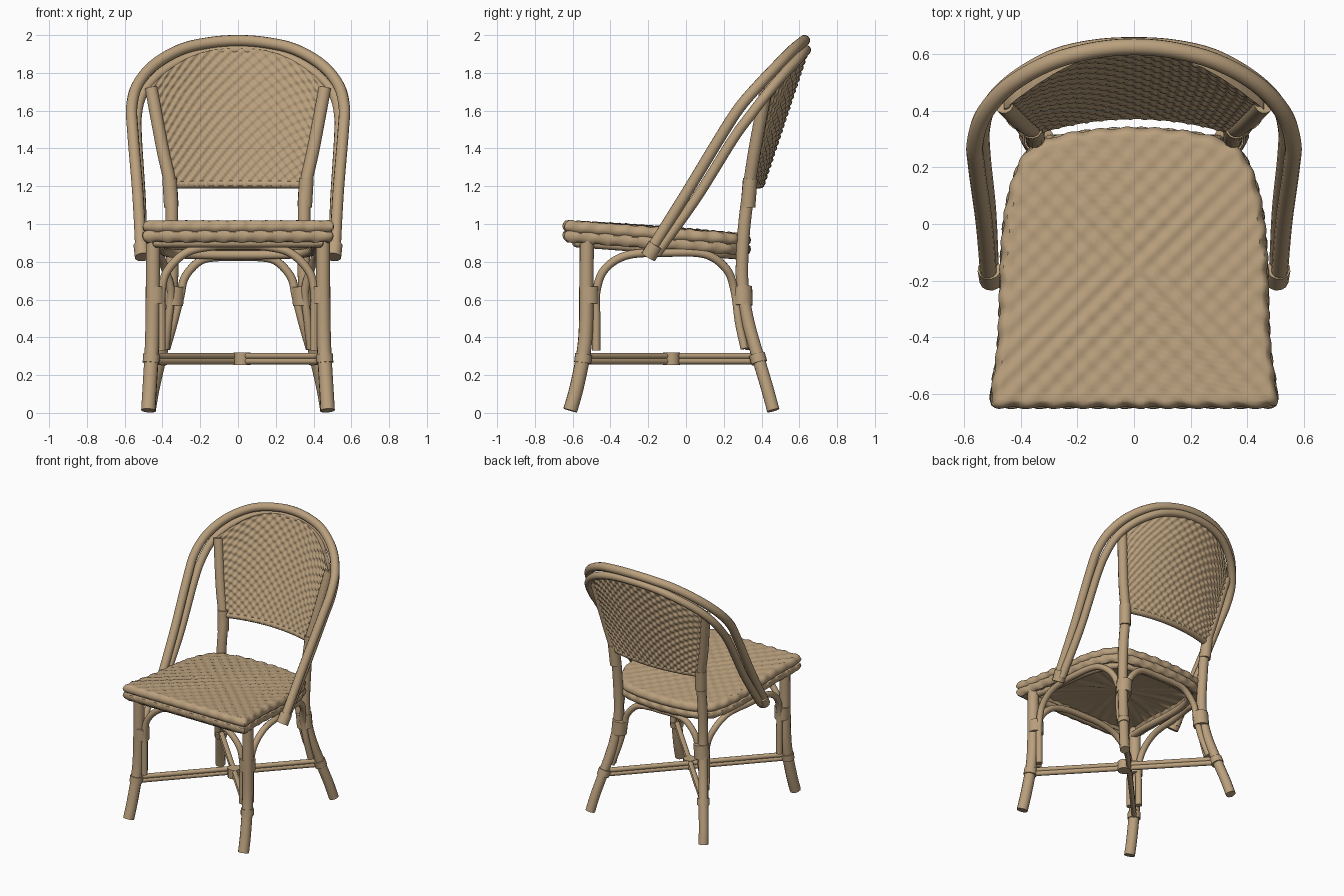
import bpy, bmesh, math
from mathutils import Vector

cube = bpy.data.objects.get("Cube")
if cube:
    bpy.data.objects.remove(cube, do_unlink=True)

rattan = bpy.data.materials.new("rattan_tan")
rattan.use_nodes = True
tan = (0.49, 0.35, 0.205, 1)
rattan.diffuse_color = tan
bsdf = rattan.node_tree.nodes["Principled BSDF"]
bsdf.inputs["Base Color"].default_value = tan
bsdf.inputs["Roughness"].default_value = 0.8


def smooth_path(points, steps=8, closed=False):
    """Catmull-Rom path through the points."""
    p = [Vector(q) for q in points]
    n = len(p)
    out = []
    for i in range(n if closed else n - 1):
        if closed:
            a, b, c, d = (p[(i + k) % n] for k in (-1, 0, 1, 2))
        else:
            a, b, c, d = (p[min(max(i + k, 0), n - 1)] for k in (-1, 0, 1, 2))
        for j in range(steps):
            t = j / steps
            out.append(0.5 * (2 * b + (c - a) * t + (2 * a - 5 * b + 4 * c - d) * t * t
                              + (3 * b - a - 3 * c + d) * t ** 3))
    return out if closed else out + [p[-1]]


def finish(obj):
    bpy.ops.object.select_all(action="DESELECT")
    obj.select_set(True)
    bpy.context.view_layer.objects.active = obj
    if obj.type == "CURVE":
        bpy.ops.object.convert(target="MESH")
        obj = bpy.context.object
    obj.data.materials.clear()
    obj.data.materials.append(rattan)
    bpy.ops.object.shade_smooth_by_angle(angle=math.radians(50))
    return obj


def cane(name, points, radius, smooth=True):
    """Round cane swept along a path."""
    path = smooth_path(points) if smooth else [Vector(q) for q in points]
    data = bpy.data.curves.new(name, "CURVE")
    data.dimensions = "3D"
    data.bevel_depth = radius
    data.bevel_resolution = 4
    data.use_fill_caps = True
    spline = data.splines.new("POLY")
    spline.points.add(len(path) - 1)
    for pt, co in zip(spline.points, path):
        pt.co = (*co, 1)
    obj = bpy.data.objects.new(name, data)
    bpy.context.collection.objects.link(obj)
    return finish(obj)


def mesh_object(name, bm):
    bmesh.ops.recalc_face_normals(bm, faces=bm.faces)
    mesh = bpy.data.meshes.new(name)
    bm.to_mesh(mesh)
    bm.free()
    obj = bpy.data.objects.new(name, mesh)
    bpy.context.collection.objects.link(obj)
    return finish(obj)


def flip(points, s):
    return [(s * x, y, z) for x, y, z in points]


def both(half):
    """Full arch from a half path that ends on the centre line."""
    return half + flip(half[-2::-1], -1)


# Woven seat: outline, then a rolled rim profile carried to both centres
half = [(0, -.655), (.25, -.655), (.43, -.655), (.492, -.652), (.51, -.62), (.485, -.4),
        (.475, -.1), (.455, .08), (.41, .22), (.35, .285), (.25, .322), (.12, .34), (0, .345)]
ring = half + [(-x, y) for x, y in half[-2:0:-1]]
dense = smooth_path([(x, y, 0) for x, y in ring], 30, True)
lengths = [0]
for a, b in zip(dense, dense[1:] + dense[:1]):
    lengths.append(lengths[-1] + (b - a).length)
N = 216
outline, k = [], 0
for i in range(N):
    while lengths[k + 1] < lengths[-1] * i / N:
        k += 1
    outline.append(dense[k])


def seat_top(y):
    return 1.018 - 0.075 * (y + 0.655)


centre = Vector((0, -0.15, 0))
profile = [(1 - i / 30, 0) for i in range(29, 2, -1)]
profile += [(.94, .002), (.97, -.002), (.99, -.015), (1, -.03), (.992, -.046), (.975, -.054),
            (.992, -.062), (1, -.08), (.985, -.1), (.95, -.112), (.9, -.106), (.87, -.085),
            (.84, -.06), (.6, -.052), (.3, -.05), (.05, -.05)]
bm = bmesh.new()
loops = []
for s, dz in profile:
    loop = []
    for i, o in enumerate(outline):
        wrap = 0.008 * math.sin(i * math.tau / 6 + (math.pi if dz < -.054 else 0))
        grow = s + (wrap - 0.008 if s > .96 else 0)
        p = centre + (o - centre) * grow
        weave = 0.005 * math.sin(p.x * 75) * math.sin(p.y * 75)
        crown = 0.008 * (1 - s * s) if dz > -.04 else 0
        p.z = seat_top(p.y) + dz + (weave if s < .95 else wrap * .3) + crown
        loop.append(bm.verts.new(p))
    loops.append(loop)
for a, b in zip(loops, loops[1:]):
    for i in range(N):
        j = (i + 1) % N
        bm.faces.new((a[i], a[j], b[j], b[i]))
bm.faces.new(loops[0])
bm.faces.new(loops[-1])
mesh_object("woven_seat", bm)

# Frame hoop under the seat
under = [centre + (o - centre) * .85 for o in outline[::3]]
under = [(p.x, p.y, seat_top(p.y) - .112) for p in under]
cane("seat_frame_hoop", under + under[:1], .024, False)


# Woven back panel, curved and leaning back
def back_point(u, v):
    z = 1.2 + v * (0.73 - 0.2 * abs(u) ** 2.5)
    x = u * (0.355 + 0.105 * min(1, (z - 1.2) / .5))
    y = 0.39 + 0.33 * (z - 1.2) - u * u * (0.055 + 0.16 * (z - 1.2))
    return Vector((x, y, z))


U, V = 112, 96
bm = bmesh.new()
sheets = []
for side in (-1, 1):
    sheet = []
    for j in range(V + 1):
        row = []
        for i in range(U + 1):
            p = back_point(2 * i / U - 1, j / V)
            p.y += side * .019 + .008 * math.sin(i * math.tau / 8) * math.sin(j * math.tau / 8)
            row.append(bm.verts.new(p))
        sheet.append(row)
    for j in range(V):
        for i in range(U):
            bm.faces.new((sheet[j][i], sheet[j][i + 1], sheet[j + 1][i + 1], sheet[j + 1][i]))
    sheets.append(sheet)
f, b = sheets
rims = [(f[0], b[0]), (f[V], b[V]),
        ([r[0] for r in f], [r[0] for r in b]), ([r[U] for r in f], [r[U] for r in b])]
for p, q in rims:
    for i in range(len(p) - 1):
        bm.faces.new((p[i], p[i + 1], q[i + 1], q[i]))
mesh_object("woven_back", bm)

# Rolled bottom edge of the back panel
cane("back_lower_edge", [back_point(i / 10 - 1, .015) for i in range(21)], .022)

# Doubled hoop forming arms and back
outer = [(.513, -.2, .84), (.53, 0, 1.16), (.557, .2, 1.49), (.562, .29, 1.625), (.53, .39, 1.74),
         (.44, .49, 1.845), (.3, .57, 1.925), (.15, .613, 1.96), (0, .627, 1.971)]
inner = [(.505, -.16, .84), (.515, .05, 1.13), (.535, .25, 1.45), (.535, .345, 1.58),
         (.505, .43, 1.69), (.42, .515, 1.79), (.29, .59, 1.87), (.15, .625, 1.91), (0, .635, 1.921)]
cane("hoop_outer", both(outer), .03)
cane("hoop_inner", both(inner), .027)

# Legs, braces and bindings on each side
front_leg = [(.45, -.525, .95), (.45, -.527, .7), (.453, -.53, .45), (.458, -.545, .3),
             (.468, -.58, .13), (.475, -.613, .013)]
back_leg = [(.46, .425, 1.72), (.4, .365, 1.4), (.355, .332, 1.18), (.35, .305, .95),
            (.35, .297, .7), (.37, .325, .5), (.41, .38, .3), (.448, .43, .13), (.468, .462, .013)]
side_arch = [(.44, -.475, .33), (.44, -.475, .5), (.44, -.475, .64), (.45, -.43, .76),
             (.455, -.31, .835), (.45, -.1, .848), (.42, .1, .84), (.385, .215, .76),
             (.355, .258, .64), (.37, .28, .48), (.385, .31, .34)]
for s, side in ((1, "left"), (-1, "right")):
    cane(side + "_front_leg", flip(front_leg, s), .038)
    cane(side + "_back_leg", flip(back_leg, s), .034)
    cane(side + "_side_brace", flip(side_arch, s), .022)
    cane(side + "_front_binding", flip([(.438, -.513, .58), (.438, -.513, .67)], s), .053, False)
    cane(side + "_back_binding", flip([(.343, .3, .57), (.335, .298, .67)], s), .054, False)
    cane(side + "_arm_binding", flip([(.505, -.2, .825), (.512, -.16, .89)], s), .042, False)
    cane(side + "_post_sleeve", flip([(.353, .328, 1.09), (.362, .34, 1.24)], s), .039)
    cane(side + "_front_leg_band", flip([(.46, -.548, .265), (.457, -.542, .31)], s), .045, False)
    cane(side + "_back_leg_band", flip([(.415, .388, .265), (.406, .375, .31)], s), .043, False)
    # Diagonal doubled stretchers crossing under the seat
    for z, label in ((.273, "lower"), (.301, "upper")):
        cane(f"{side}_{label}_stretcher", flip([(.455, -.54, z), (-.41, .385, z)], s), .017, False)

# Arched braces across front and back
front_arch = [(.405, -.527, .33), (.405, -.527, .5), (.405, -.527, .64), (.375, -.527, .75),
              (.28, -.527, .845), (.15, -.525, .88), (0, -.525, .885)]
back_arch = [(.38, .335, .34), (.34, .305, .48), (.305, .295, .62), (.28, .295, .72),
             (.2, .295, .805), (.1, .295, .825), (0, .295, .825)]
cane("front_brace", both(front_arch), .022)
cane("back_brace", both(back_arch), .022)

# Binding where the stretchers cross
cane("stretcher_binding", [(0, -.075, .287), (0, -.075 + .0, .287 + .001)], .01, False)
cane("stretcher_knot", [(.022, -.077, .253), (.022, -.077, .32)], .045, False)
